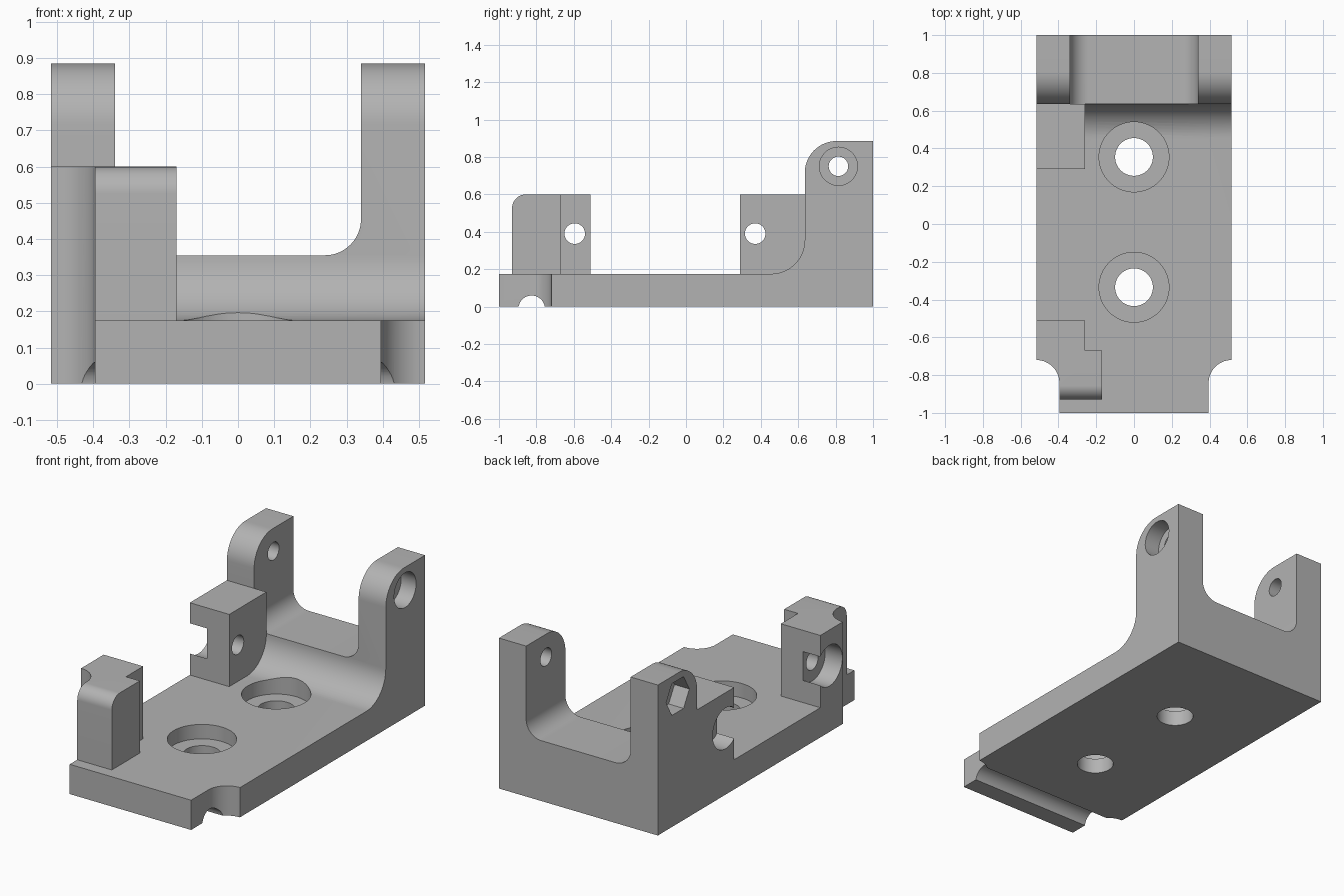
import bpy
import bmesh
from math import sin, cos, radians

cube = bpy.data.objects.get("Cube")
if cube:
    bpy.data.objects.remove(cube, do_unlink=True)

grey = bpy.data.materials.new("plain grey")
grey.use_nodes = True
colour = (0.45, 0.45, 0.45, 1)
grey.diffuse_color = colour
grey.node_tree.nodes["Principled BSDF"].inputs["Base Color"].default_value = colour

HALF = 0.517      # half width of the bracket
BASE = 0.175      # base plate thickness


def arc(cx, cy, r, start, end, steps=16):
    angles = [radians(start + (end - start) * i / steps) for i in range(steps + 1)]
    return [(cx + r * cos(a), cy + r * sin(a)) for a in angles]


def circle(cx, cy, r, steps=48):
    return arc(cx, cy, r, 0, 360, steps)[:-1]


def rect(x0, y0, x1, y1):
    return [(x0, y0), (x1, y0), (x1, y1), (x0, y1)]


def prism(name, outline, axis, lo, hi):
    """Extrude a 2D outline along an axis, from lo to hi."""
    place = {"x": lambda a, b: (lo, a, b),
             "y": lambda a, b: (a, lo, b),
             "z": lambda a, b: (a, b, lo)}[axis]
    bm = bmesh.new()
    face = bm.faces.new([bm.verts.new(place(a, b)) for a, b in outline])
    grown = bmesh.ops.extrude_face_region(bm, geom=[face])["geom"]
    step = [hi - lo if axis == k else 0 for k in "xyz"]
    bmesh.ops.translate(bm, vec=step, verts=[v for v in grown if isinstance(v, bmesh.types.BMVert)])
    bmesh.ops.recalc_face_normals(bm, faces=bm.faces)
    mesh = bpy.data.meshes.new(name)
    bm.to_mesh(mesh)
    bm.free()
    mesh.materials.append(grey)
    obj = bpy.data.objects.new(name, mesh)
    bpy.context.collection.objects.link(obj)
    return obj


def combine(target, tool, operation):
    """Apply a boolean and discard the tool."""
    mod = target.modifiers.new("boolean", "BOOLEAN")
    mod.operation, mod.solver, mod.object = operation, "EXACT", tool
    bpy.context.view_layer.objects.active = target
    bpy.ops.object.modifier_apply(modifier=mod.name)
    bpy.data.objects.remove(tool, do_unlink=True)


def cut(name, outline, axis, lo, hi):
    combine(bracket, prism(name, outline, axis, lo, hi), "DIFFERENCE")


def add(name, outline, axis, lo, hi):
    combine(bracket, prism(name, outline, axis, lo, hi), "UNION")


# Base plate and rear wall from one side profile
side = [(-1, 0), (1, 0), (1, 0.885)]
side += arc(0.805, 0.715, 0.17, 90, 180)
side += arc(0.455, 0.355, 0.18, 0, -90)
side += [(-1, BASE)]
bracket = prism("bracket", side, "x", -HALF, HALF)

# U-shaped gap leaving two rear arms
gap = [(0.34, 1), (-0.34, 1)]
gap += arc(-0.24, 0.455, 0.1, 180, 270)
gap += arc(0.24, 0.455, 0.1, 270, 360)
cut("arm_gap", gap, "y", 0.4, 1.1)

# Rear clamp block and stepped front clamp block
add("rear_block", rect(0.29, 0.1, 0.635, 0.6), "x", -HALF, -0.26)
add("front_block", rect(-0.72, 0.1, -0.51, 0.6), "x", -HALF, -0.26)
post = [(-0.93, 0.1), (-0.67, 0.1), (-0.67, 0.6)] + arc(-0.855, 0.525, 0.075, 90, 180)
add("front_post", post, "x", -HALF, -0.17)

# Rounded notches in both front corners
for s in (-1, 1):
    notch = arc(s * HALF, -0.842, 0.122, 90, 90 + s * 90, 20)
    notch += [(s * (HALF - 0.122), -1.1), (s * 0.7, -1.1), (s * 0.7, -0.72)]
    cut("corner_notch", notch, "z", -0.1, 0.7)

# Cable groove under the front edge
cut("groove", circle(-0.825, -0.012, 0.071), "x", -0.6, 0.6)

# Counterbored mounting holes
for y in (-0.335, 0.355):
    cut("mount_hole", circle(0, y, 0.1), "z", -0.1, 0.4)
    cut("mount_bore", circle(0, y, 0.185, 64), "z", 0.09, 0.5)

# Clamp block screw holes with open round pockets on the outer side
for y in (-0.595, 0.37):
    cut("clamp_hole", circle(y, 0.39, 0.055), "x", -0.6, -0.1)
    cut("clamp_pocket", circle(y, 0.39, 0.12), "x", -0.6, -0.405)

# Hinge holes: round recess on one arm, hexagonal recess on the other
cut("hinge_hole", circle(0.815, 0.75, 0.052), "x", -0.6, 0.6)
cut("screw_recess", circle(0.815, 0.75, 0.102), "x", 0.42, 0.6)
cut("nut_recess", circle(0.815, 0.75, 0.108, 6), "x", -0.6, -0.42)

bpy.ops.object.select_all(action="DESELECT")
bracket.select_set(True)
bpy.context.view_layer.objects.active = bracket
bpy.ops.object.shade_smooth_by_angle(angle=radians(30))
